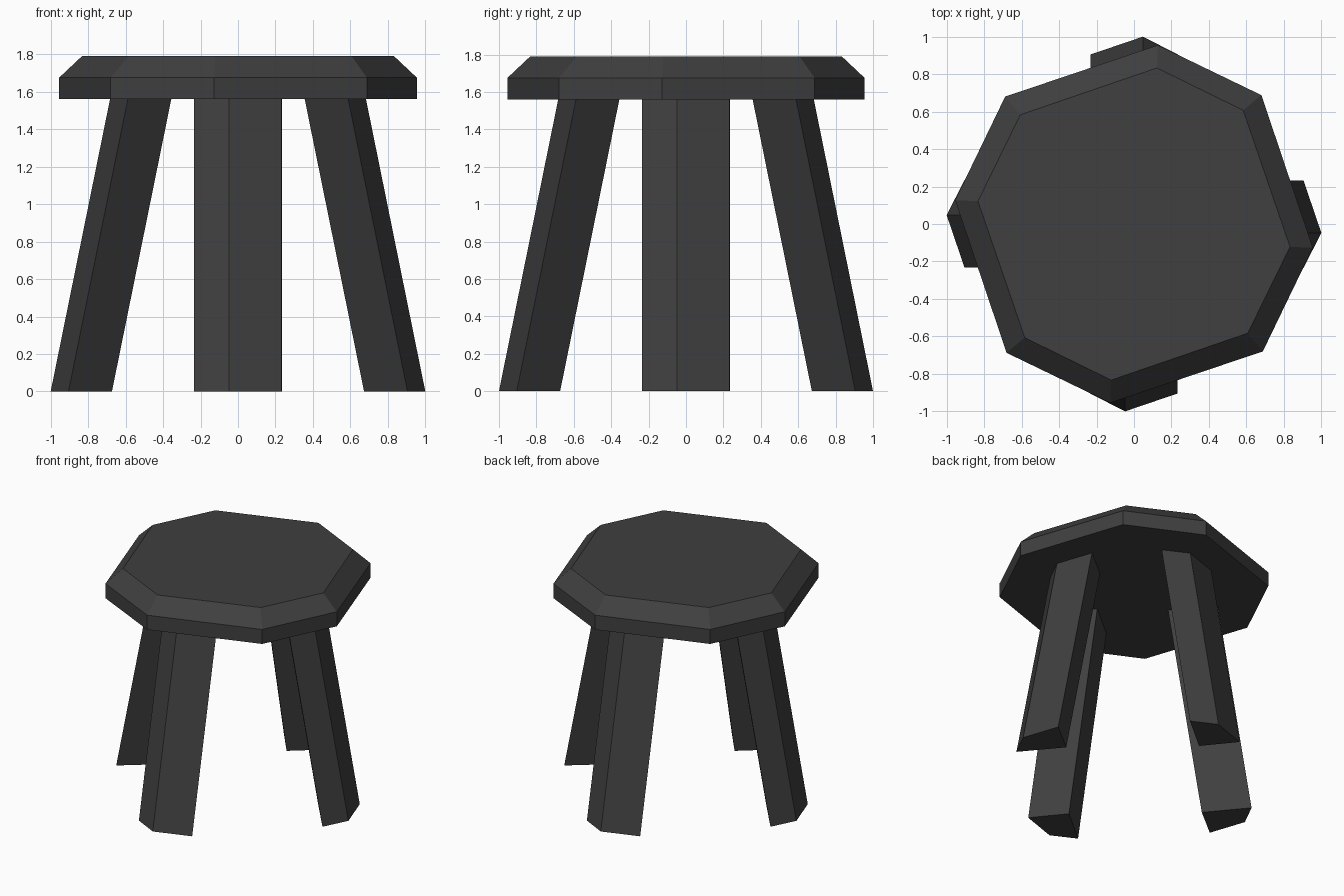
import bpy
import bmesh
from math import pi
from mathutils import Matrix, Vector

cube = bpy.data.objects.get("Cube")
if cube:
    bpy.data.objects.remove(cube, do_unlink=True)

# One dark grey for the whole stool
colour = (0.05, 0.05, 0.05, 1)
dark = bpy.data.materials.new("dark_grey")
dark.use_nodes = True
dark.diffuse_color = colour
dark.node_tree.nodes["Principled BSDF"].inputs["Base Color"].default_value = colour


def loft(name, rings):
    """Join matching rings of points into a closed, flat-shaded solid."""
    bm = bmesh.new()
    loops = [[bm.verts.new(p) for p in ring] for ring in rings]
    count = len(loops[0])
    for low, high in zip(loops, loops[1:]):
        for i in range(count):
            j = (i + 1) % count
            bm.faces.new((low[i], low[j], high[j], high[i]))
    bm.faces.new(loops[0][::-1])
    bm.faces.new(loops[-1])
    bmesh.ops.recalc_face_normals(bm, faces=bm.faces)
    mesh = bpy.data.meshes.new(name)
    bm.to_mesh(mesh)
    bm.free()
    mesh.materials.append(dark)
    obj = bpy.data.objects.new(name, mesh)
    bpy.context.collection.objects.link(obj)
    return obj


def quarter_turns(pair, z):
    """Repeat two corners around the centre to make an uneven octagon."""
    return [Matrix.Rotation(-k * pi / 2, 3, "Z") @ Vector((x, y, z))
            for k in range(4) for x, y in pair]


# Seat: eight-sided slab with a sloped upper rim
rim = [(0.127, 0.955), (0.68, 0.688)]
top = [(0.122, 0.833), (0.583, 0.607)]
loft("seat", [quarter_turns(rim, 1.56), quarter_turns(rim, 1.675),
              quarter_turns(top, 1.79)])

# Legs: kite section leaning inwards, repeated by quarter turns
section = [(-0.047, -1), (0.232, -0.905), (0.045, -0.673), (-0.235, -0.905)]
height, lean = 1.6, 0.203
for k, side in enumerate(("front", "left", "back", "right")):
    turn = Matrix.Rotation(k * pi / 2, 3, "Z")
    loft(side + "_leg", [
        [turn @ Vector((x, y + z * lean, z)) for x, y in section]
        for z in (0, height)])
